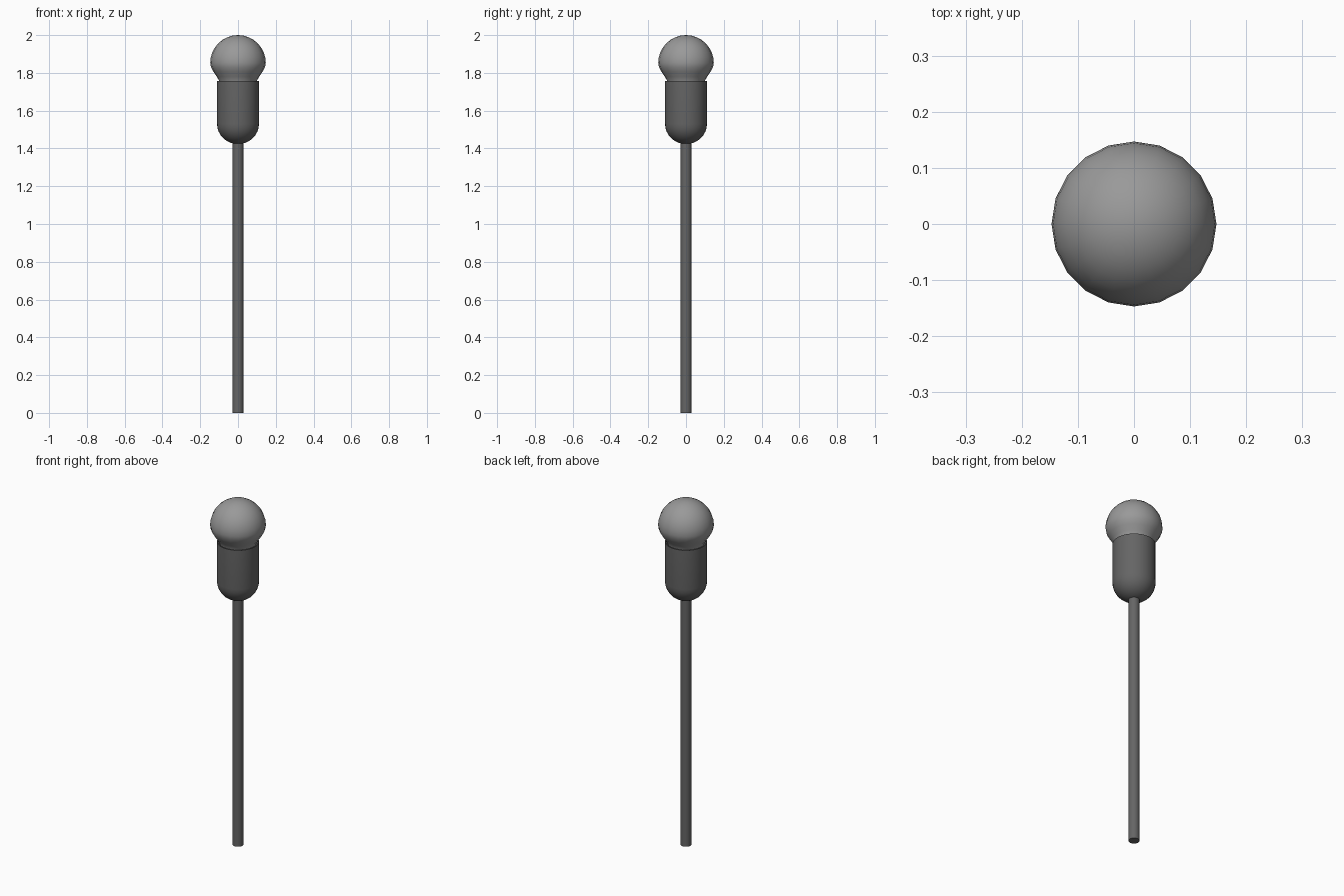
import bpy, bmesh, math

if "Cube" in bpy.data.objects:
    bpy.data.objects.remove(bpy.data.objects["Cube"])


def grey(name, value):
    mat = bpy.data.materials.new(name)
    mat.diffuse_color = (value, value, value, 1)
    mat.use_nodes = True
    mat.node_tree.nodes["Principled BSDF"].inputs["Base Color"].default_value = mat.diffuse_color
    return mat


def lathe(name, profile, sides, mat, angle=40):
    """Spin (radius, height) points round z; zero radius closes to a pole."""
    bm = bmesh.new()
    rings = []
    for r, z in profile:
        if r == 0:
            rings.append([bm.verts.new((0, 0, z))])
        else:
            rings.append([bm.verts.new((r * math.cos(2 * math.pi * i / sides),
                                        r * math.sin(2 * math.pi * i / sides), z))
                          for i in range(sides)])
    for a, b in zip(rings, rings[1:]):
        for i in range(sides):
            j = (i + 1) % sides
            quad = [a[i % len(a)], a[j % len(a)], b[j % len(b)], b[i % len(b)]]
            bm.faces.new(list(dict.fromkeys(quad)))
    bmesh.ops.recalc_face_normals(bm, faces=bm.faces)
    mesh = bpy.data.meshes.new(name)
    bm.to_mesh(mesh)
    bm.free()
    mesh.materials.append(mat)
    obj = bpy.data.objects.new(name, mesh)
    bpy.context.collection.objects.link(obj)
    bpy.ops.object.select_all(action='DESELECT')
    obj.select_set(True)
    bpy.context.view_layer.objects.active = obj
    bpy.ops.object.shade_smooth_by_angle(angle=math.radians(angle))
    return obj


def arc(radius, height, z, start, end, steps):
    """Elliptical arc of profile points, angles in degrees from horizontal."""
    angles = [math.radians(start + (end - start) * i / steps) for i in range(steps + 1)]
    return [(radius * math.cos(a), z + height * math.sin(a)) for a in angles]


dark = grey("dark_grey", 0.13)
light = grey("mid_grey", 0.32)

# Straight pole
lathe("pole", [(0, 0), (0.029, 0), (0.029, 1.44), (0, 1.44)], 20, dark)

# Socket: round-bottomed thin cup, open at the top
cup = [(0, 1.423)] + arc(0.111, 0.107, 1.53, -90, 0, 8)[1:]
lip = [(0.111, 1.757), (0.106, 1.757), (0.106, 1.66), (0, 1.66)]
lathe("socket", cup + lip, 32, dark)

# Bulb: round globe tapering into a neck inside the socket
globe = [(0, 2.0)] + arc(0.147, 0.147, 1.853, 90, 0, 8)[1:]
neck = [(0.143, 1.83), (0.129, 1.805), (0.112, 1.78), (0.099, 1.757),
        (0.094, 1.73), (0.092, 1.66), (0, 1.66)]
lathe("bulb", globe + neck, 20, light)
